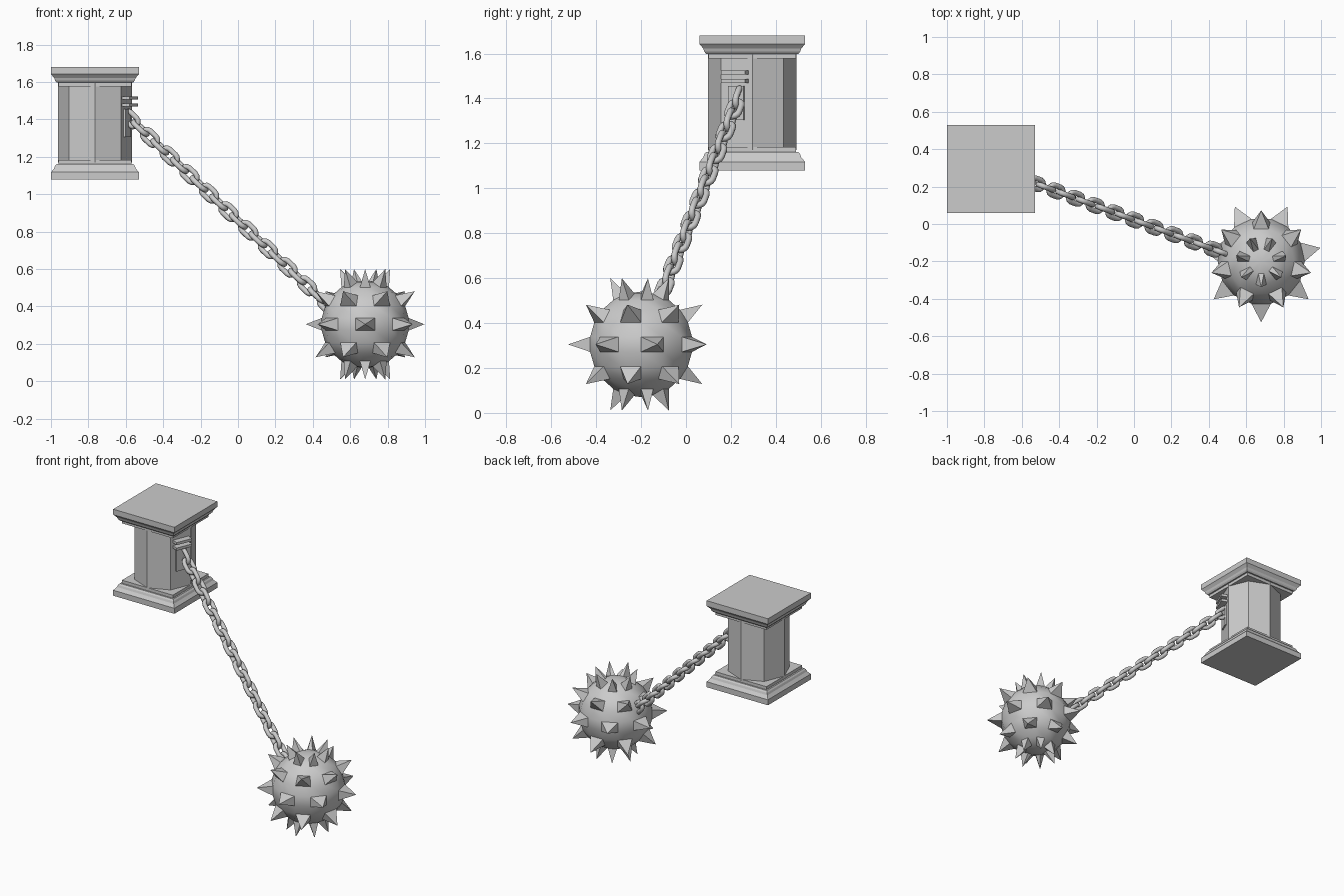
import bpy, bmesh
from math import radians, pi, sin, cos, atan2
from mathutils import Vector, Matrix

if "Cube" in bpy.data.objects:
    bpy.data.objects.remove(bpy.data.objects["Cube"])

PILLAR = Vector((-0.765, 0.295, 0))
BALL = Vector((0.68, -0.2, 0.305))


def finish(bm, name, smooth=None):
    bmesh.ops.recalc_face_normals(bm, faces=bm.faces[:])
    me = bpy.data.meshes.new(name)
    bm.to_mesh(me)
    bm.free()
    ob = bpy.data.objects.new(name, me)
    bpy.context.collection.objects.link(ob)
    if smooth:
        bpy.ops.object.select_all(action='DESELECT')
        ob.select_set(True)
        bpy.context.view_layer.objects.active = ob
        bpy.ops.object.shade_smooth_by_angle(angle=radians(smooth))
    return ob


def loft(name, profile, sides, turn=0.0):
    """Stack n-gon rings (corner radius, z) around the pillar axis."""
    bm = bmesh.new()
    rings = [[bm.verts.new(PILLAR + Vector((r * cos(turn + 2 * pi * i / sides),
                                            r * sin(turn + 2 * pi * i / sides), z)))
              for i in range(sides)] for r, z in profile]
    for a, b in zip(rings, rings[1:]):
        for i in range(sides):
            j = (i + 1) % sides
            bm.faces.new((a[i], a[j], b[j], b[i]))
    bm.faces.new(rings[0])
    bm.faces.new(rings[-1])
    return finish(bm, name)


# Pillar: octagonal shaft with moulded square cap and mirrored base
loft("pillar_shaft", [(0.197, 1.17), (0.197, 1.6)], 8)
moulding = [(0.235, 1.68), (0.235, 1.642), (0.228, 1.634), (0.218, 1.622),
            (0.213, 1.608), (0.205, 1.598), (0.195, 1.598), (0.195, 1.577)]
cap = [(h * 2 ** 0.5, z) for h, z in moulding]
loft("pillar_cap", cap, 4, pi / 4)
loft("pillar_base", [(r, 2.76 - z) for r, z in cap], 4, pi / 4)

# Anchor plate and two bars on the front-right facet of the shaft
facet_turn = Matrix.Rotation(radians(-22.5), 4, 'Z')
facet = PILLAR + Vector((0.168, -0.07, 0))


def facet_box(name, depth, width, z0, z1):
    bm = bmesh.new()
    bmesh.ops.create_cube(bm, size=1)
    size = Matrix.Diagonal((depth + 0.01, width, z1 - z0, 1))
    shift = Matrix.Translation((depth / 2 - 0.005, 0, (z0 + z1) / 2))
    bm.transform(Matrix.Translation(facet) @ facet_turn @ shift @ size)
    return finish(bm, name)


facet_box("anchor_plate", 0.01, 0.076, 1.305, 1.455)
facet_box("anchor_bar_upper", 0.043, 0.115, 1.506, 1.524)
facet_box("anchor_bar_lower", 0.043, 0.115, 1.468, 1.486)

# Spiked ball: alternate faces of every second ring pulled out to points
bm = bmesh.new()
bmesh.ops.create_uvsphere(bm, u_segments=14, v_segments=11, radius=0.235)
# a face, not an edge, must look straight to the front
if any(abs(v.co.x) < 1e-4 and abs(v.co.y) > 0.01 for v in bm.verts):
    bm.transform(Matrix.Rotation(pi / 2, 4, 'Z'))
spikes = []
for f in bm.faces:
    c = f.calc_center_median().normalized()
    row = next((i for i, z in enumerate((0, 0.54, 0.91)) if abs(abs(c.z) - z) < 0.05), None)
    if row is None:
        continue
    step = round(atan2(c.x, -c.y) / (2 * pi / 14))
    if (step + row) % 2 == 0:
        spikes.append(f)
for f in spikes:
    tip = bmesh.ops.poke(bm, faces=[f])['verts'][0]
    tip.co = tip.co.normalized() * 0.325
bm.transform(Matrix.Translation(BALL))
finish(bm, "spiked_ball", 30)

# Chain: stadium-shaped links alternating a quarter turn
start, end = Vector((-0.575, 0.235, 1.403)), Vector((0.475, -0.154, 0.411))
along = (end - start).normalized()
side = along.cross(Vector((0, 0, 1))).normalized()
up = side.cross(along)
HALF_STRAIGHT, BEND, WIRE, COUNT = 0.023, 0.027, 0.0145, 21


def link(bm, centre, across, normal):
    path = []
    for sgn in (1, -1):
        for k in range(7):
            a = -pi / 2 + pi * k / 6
            out = (along * cos(a) + across * sin(a)) * sgn
            path.append((centre + along * HALF_STRAIGHT * sgn + out * BEND, out))
    rings = [[bm.verts.new(p + (out * cos(t) + normal * sin(t)) * WIRE)
              for t in (2 * pi * i / 8 for i in range(8))] for p, out in path]
    for i, a in enumerate(rings):
        b = rings[(i + 1) % len(rings)]
        for j in range(8):
            k = (j + 1) % 8
            bm.faces.new((a[j], a[k], b[k], b[j]))


bm = bmesh.new()
for i in range(COUNT):
    c = start.lerp(end, i / (COUNT - 1))
    if i % 2:
        link(bm, c, side, up)
    else:
        link(bm, c, up, side)
finish(bm, "chain", 50)
